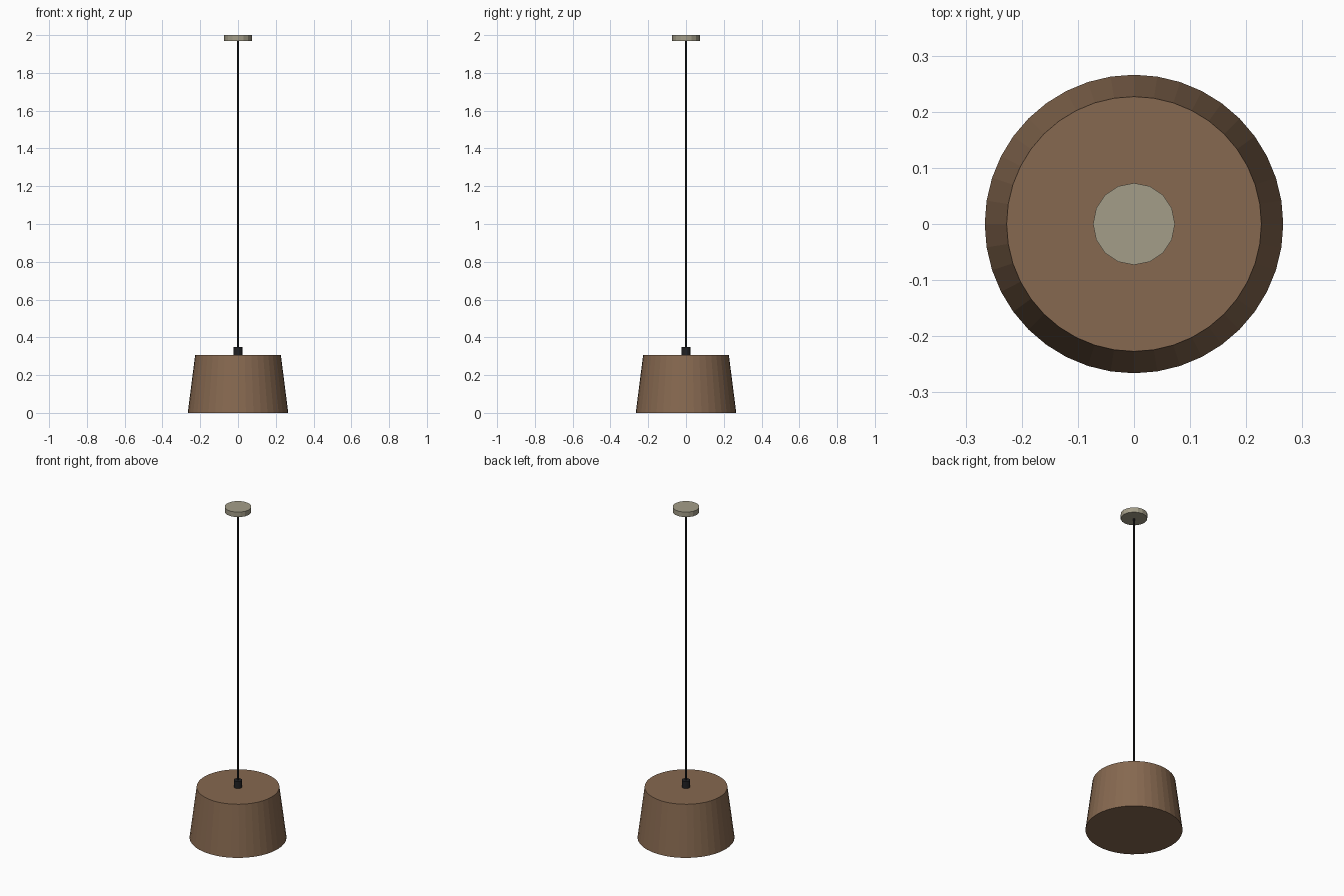
import bpy

if "Cube" in bpy.data.objects:
    bpy.data.objects.remove(bpy.data.objects["Cube"])


def material(name, color):
    m = bpy.data.materials.new(name)
    m.diffuse_color = (*color, 1)
    m.use_nodes = True
    m.node_tree.nodes["Principled BSDF"].inputs["Base Color"].default_value = m.diffuse_color
    return m


def tapered(name, sides, r_low, r_high, z_low, z_high, mat):
    """Closed, flat-shaded round part standing between two heights."""
    bpy.ops.mesh.primitive_cone_add(vertices=sides, radius1=r_low, radius2=r_high,
                                    depth=z_high - z_low,
                                    location=(0, 0, (z_low + z_high) / 2))
    ob = bpy.context.object
    ob.name = name
    ob.data.materials.append(mat)
    return ob


brown = material("brown_fabric", (0.24, 0.14, 0.08))
black = material("black_plastic", (0.015, 0.015, 0.017))
grey = material("warm_grey", (0.37, 0.34, 0.25))

# Drum shade, closed at top and bottom
tapered("lamp_shade", 40, 0.266, 0.227, 0.0, 0.306, brown)
# Cord grip on top of the shade
tapered("cord_grip", 16, 0.023, 0.023, 0.306, 0.348, black)
# Hanging cord
tapered("cord", 8, 0.005, 0.005, 0.34, 1.975, black)
# Ceiling canopy
tapered("ceiling_canopy", 16, 0.073, 0.073, 1.97, 2.0, grey)
